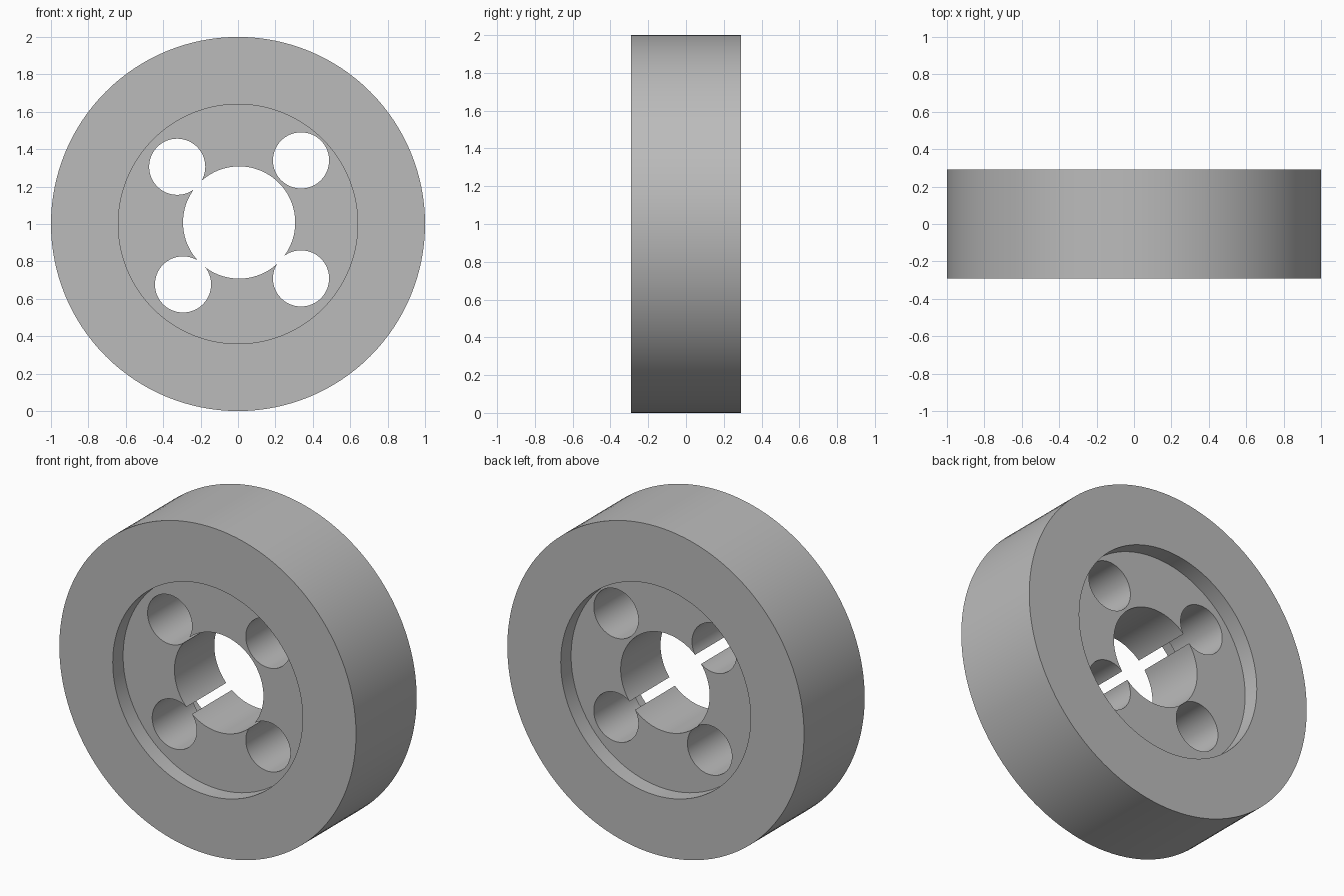
import bpy
import bmesh
import math
from mathutils import Matrix, Vector

cube = bpy.data.objects.get("Cube")
if cube:
    bpy.data.objects.remove(cube)

HALF = 0.292      # half the wheel width
RECESS = 0.10     # depth of the hub recess on each face
SEGMENTS = 128

grey = bpy.data.materials.new("plain_grey")
grey.use_nodes = True
colour = (0.5, 0.5, 0.5, 1)
grey.diffuse_color = colour
grey.node_tree.nodes["Principled BSDF"].inputs["Base Color"].default_value = colour


def make_object(name, bm):
    mesh = bpy.data.meshes.new(name)
    bmesh.ops.recalc_face_normals(bm, faces=bm.faces)
    bm.to_mesh(mesh)
    bm.free()
    mesh.materials.append(grey)
    obj = bpy.data.objects.new(name, mesh)
    bpy.context.collection.objects.link(obj)
    return obj


def cylinder(name, x, z, radius, y0, y1):
    """Closed cylinder along y."""
    bm = bmesh.new()
    place = Matrix.Translation((x, (y0 + y1) / 2, z)) @ Matrix.Rotation(math.pi / 2, 4, 'X')
    bmesh.ops.create_cone(bm, cap_ends=True, segments=SEGMENTS, radius1=radius,
                          radius2=radius, depth=y1 - y0, matrix=place)
    return make_object(name, bm)


# Wheel body
wheel = cylinder("wheel", 0, 1, 1, -HALF, HALF)

# Recesses on both faces, centre bore and four bolt holes
cutters = [
    cylinder("front_recess_cutter", 0, 1, 0.64, -HALF - 0.1, -HALF + RECESS),
    cylinder("back_recess_cutter", 0, 1, 0.64, HALF - RECESS, HALF + 0.1),
    cylinder("bore_cutter", 0.006, 1.008, 0.30, -0.5, 0.5),
]
for x, z in [(-0.325, 1.306), (0.337, 1.34), (0.337, 0.709), (-0.294, 0.677)]:
    cutters.append(cylinder("bolt_hole_cutter", x, z, 0.15, -0.5, 0.5))

bpy.context.view_layer.objects.active = wheel
for cutter in cutters:
    mod = wheel.modifiers.new("cut", 'BOOLEAN')
    mod.operation = 'DIFFERENCE'
    mod.solver = 'EXACT'
    mod.object = cutter
    bpy.ops.object.modifier_apply(modifier=mod.name)
    bpy.data.objects.remove(cutter)

# Smooth round walls with sharp rims
bpy.ops.object.select_all(action='DESELECT')
wheel.select_set(True)
bpy.ops.object.shade_smooth_by_angle(angle=math.radians(30))
